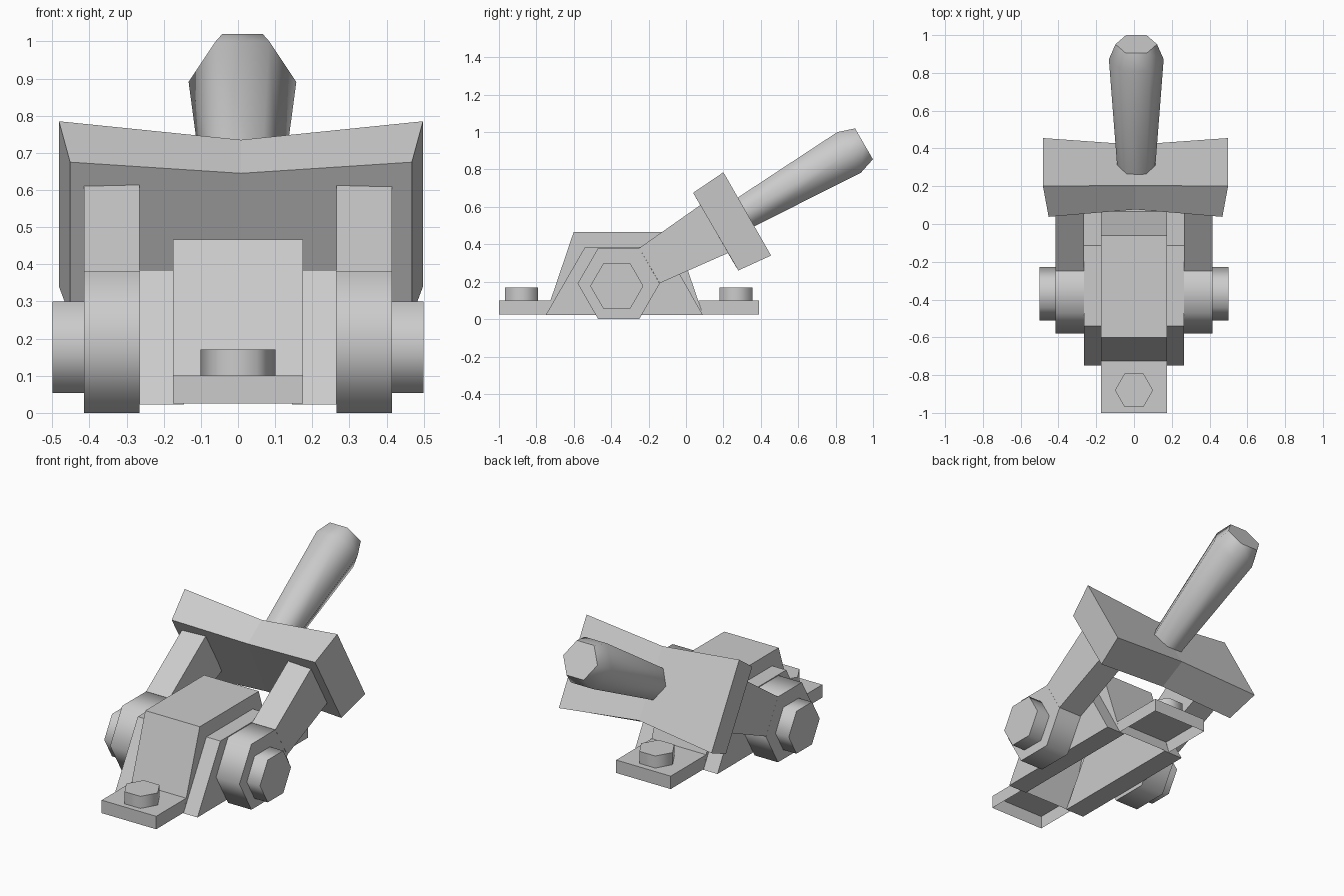
import bpy, bmesh, math
from mathutils import Vector

cube = bpy.data.objects.get("Cube")
if cube:
    bpy.data.objects.remove(cube, do_unlink=True)

GREY = (0.6, 0.6, 0.6, 1.0)
mat = bpy.data.materials.new("light grey")
mat.use_nodes = True
mat.diffuse_color = GREY
mat.node_tree.nodes["Principled BSDF"].inputs["Base Color"].default_value = GREY


def loft(name, rings, smooth=False, open_dirs=()):
    """Skin equal point rings, cap both ends, leave out faces along open_dirs."""
    bm = bmesh.new()
    loops = [[bm.verts.new(p) for p in ring] for ring in rings]
    n = len(loops[0])
    for a, b in zip(loops, loops[1:]):
        for i in range(n):
            j = (i + 1) % n
            bm.faces.new((a[i], a[j], b[j], b[i]))
    bm.faces.new(loops[0][::-1])
    bm.faces.new(loops[-1])
    bmesh.ops.recalc_face_normals(bm, faces=bm.faces)
    gone = [f for f in bm.faces if any(f.normal.dot(Vector(d)) > .9 for d in open_dirs)]
    bmesh.ops.delete(bm, geom=gone, context='FACES')
    mesh = bpy.data.meshes.new(name)
    bm.to_mesh(mesh)
    bm.free()
    mesh.materials.append(mat)
    ob = bpy.data.objects.new(name, mesh)
    bpy.context.collection.objects.link(ob)
    if smooth:
        bpy.ops.object.select_all(action='DESELECT')
        ob.select_set(True)
        bpy.context.view_layer.objects.active = ob
        bpy.ops.object.shade_smooth_by_angle(angle=math.radians(65))
    return ob


def prism(name, profile, x0, x1, smooth=False, open_dirs=()):
    """Extrude a (y, z) profile along x."""
    rings = [[(x, y, z) for y, z in profile] for x in (x0, x1)]
    return loft(name, rings, smooth, open_dirs)


def hexagon(cx, cy, r):
    return [(cx + r * math.cos(i * math.pi / 3), cy + r * math.sin(i * math.pi / 3))
            for i in range(6)]


DOWN = (0, 0, -1)

# Base block: hollow core, open underneath, between two lower, wider cheeks
prism("base_core", [(-.75, .025), (-.60, .467), (-.06, .467), (.09, .025)],
      -.175, .175, open_dirs=[DOWN])
for side, s in (("left", 1), ("right", -1)):
    prism(side + "_cheek", [(-.75, .022), (-.54, .385), (-.115, .385), (.09, .022)],
          s * .145, s * .265)

# Hollow mounting flanges with hexagonal bolts
for end, y0, low, high, yb, inward in (("front", -1.0, -.75, -.725, -.88, 1),
                                       ("back", .39, .09, .065, .267, -1)):
    prism(end + "_flange", [(y0, .025), (y0, .10), (high, .10), (low, .025)],
          -.175, .175, open_dirs=[DOWN, (0, inward, 0)])
    loft(end + "_bolt", [[(x, y, z) for x, y in hexagon(0, yb, .101)] for z in (.10, .17)], True)

# Fork arms: hexagonal hub, link and pivot bolt on each side
for side, s in (("left", 1), ("right", -1)):
    prism(side + "_hub", hexagon(-.36, .19, .2194), s * .265, s * .415, True)
    prism(side + "_link", [(-.25, .38), (.09, .619), (.24, .360), (-.141, .192)],
          s * .265, s * .415)
    prism(side + "_pivot_bolt", hexagon(-.37, .177, .142), s * .415, s * .5, True)

# Crossbar: waisted in the middle, ends flared towards the handle
end = [(.20, .785), (.455, .34), (.28, .26), (.038, .675)]
mid = [(.205, .735), (.42, .385), (.255, .30), (.077, .645)]
flare = [.49, .49, .46, .46]
CX = .008
loft("crossbar", [
    [(CX - w, y, z) for w, (y, z) in zip(flare, end)],
    [(CX, y, z) for y, z in mid],
    [(CX + w, y, z) for w, (y, z) in zip(flare, end)]])

# Handle: six-sided grip widening to a chamfered tip
axis = Vector((0, math.cos(math.radians(30)), math.sin(math.radians(30))))
across = Vector((1, 0, 0))
up = across.cross(axis)
start = Vector((.012, .29, .555))
rings = []
for d, r in ((0, .10), (.672, .145), (.764, .110)):
    rings.append([start + axis * d + across * u + up * v for u, v in hexagon(0, 0, r)])
loft("handle", rings, True)
